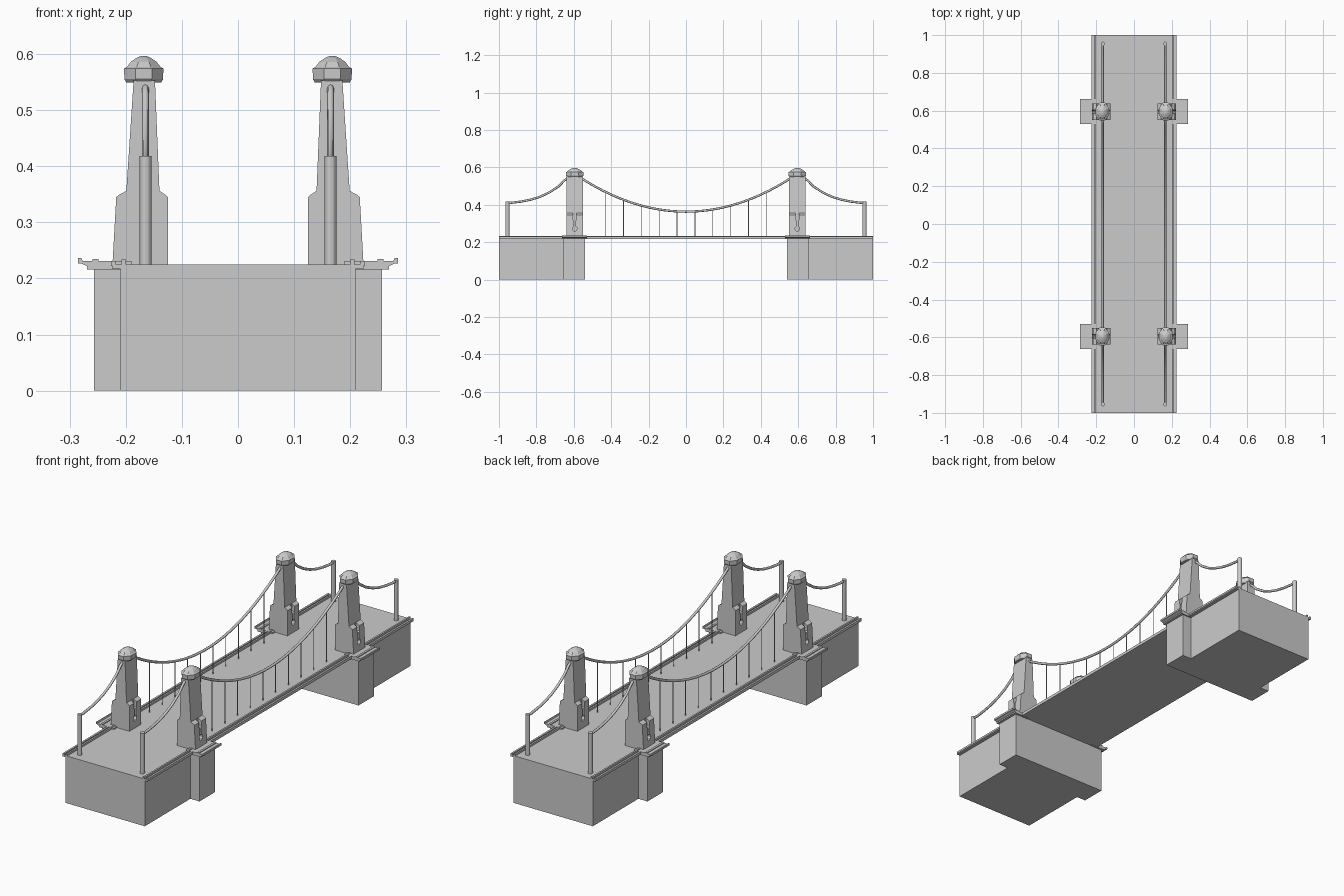
import bpy, bmesh, math

if "Cube" in bpy.data.objects:
    bpy.data.objects.remove(bpy.data.objects["Cube"])

TX, TY = 0.165, 0.595      # tower centre
DECK = 0.225               # road level


def finish(name, bm, smooth=False):
    bmesh.ops.recalc_face_normals(bm, faces=bm.faces[:])
    me = bpy.data.meshes.new(name)
    bm.to_mesh(me)
    bm.free()
    if smooth:
        for p in me.polygons:
            p.use_smooth = True
    ob = bpy.data.objects.new(name, me)
    bpy.context.collection.objects.link(ob)
    return ob


def add_box(bm, x0, x1, y0, y1, z0, z1):
    vs = bmesh.ops.create_cube(bm, size=1)['verts']
    for v in vs:
        v.co.x = (x0 + x1) / 2 + v.co.x * (x1 - x0)
        v.co.y = (y0 + y1) / 2 + v.co.y * (y1 - y0)
        v.co.z = (z0 + z1) / 2 + v.co.z * (z1 - z0)


def box(name, *b):
    bm = bmesh.new()
    add_box(bm, *b)
    return finish(name, bm)


def add_prism(bm, pts, y0, y1):
    # x-z outline extruded along y
    f = bm.faces.new([bm.verts.new((x, y0, z)) for x, z in pts])
    r = bmesh.ops.extrude_face_region(bm, geom=[f])
    for v in r['geom']:
        if isinstance(v, bmesh.types.BMVert):
            v.co.y = y1


def loft(name, rings, cx, cy, ky, n, off=0.0, smooth=False):
    # stacked (z, radius) rings closed at both ends
    bm = bmesh.new()
    loops = [[bm.verts.new((cx + r * math.cos(off + 2 * math.pi * i / n),
                            cy + r * ky * math.sin(off + 2 * math.pi * i / n), z))
              for i in range(n)] for z, r in rings]
    for a, b in zip(loops, loops[1:]):
        for i in range(n):
            bm.faces.new((a[i], a[(i + 1) % n], b[(i + 1) % n], b[i]))
    bm.faces.new(loops[0])
    bm.faces.new(loops[-1])
    return finish(name, bm, smooth)


def cable(name, x, yz, r, n=8):
    # round tube along a path in a plane of constant x
    bm = bmesh.new()
    loops = []
    for k, (y, z) in enumerate(yz):
        a, b = yz[max(k - 1, 0)], yz[min(k + 1, len(yz) - 1)]
        dy, dz = b[0] - a[0], b[1] - a[1]
        d = math.hypot(dy, dz)
        ny, nz = -dz / d, dy / d
        loops.append([])
        for i in range(n):
            t = 2 * math.pi * i / n
            s = r * math.sin(t)
            loops[-1].append(bm.verts.new((x + r * math.cos(t), y + ny * s, z + nz * s)))
    for a, b in zip(loops, loops[1:]):
        for i in range(n):
            bm.faces.new((a[i], a[(i + 1) % n], b[(i + 1) % n], b[i]))
    bm.faces.new(loops[0])
    bm.faces.new(loops[-1])
    return finish(name, bm, True)


def main_z(y):
    return 0.363 + 0.57 * y * y


# tower outline relative to its centre, +x is the outer side
TOWER = [(-0.04, DECK - 0.005), (0.059, DECK - 0.005), (0.052, 0.345), (0.047, 0.349),
         (0.034, 0.356), (0.021, 0.553), (-0.017, 0.553), (-0.025, 0.356),
         (-0.036, 0.349), (-0.04, 0.345)]

# road deck between the shores
box("deck", -0.226, 0.226, -0.56, 0.56, 0.217, DECK)

# edge strips and rails along both sides
for sx in (-1, 1):
    bm = bmesh.new()
    for a, b, top in ((0.200, 0.208, 0.234), (0.217, 0.226, 0.231)):
        x0, x1 = sorted((sx * a, sx * b))
        add_box(bm, x0, x1, -1, 1, 0.222, top)
    finish("side_rail", bm)

for sy in (-1, 1):
    def span(a, b):
        return sorted((sy * a, sy * b))

    # shore block and wider pier block
    box("shore_block", -0.209, 0.209, *span(0.65, 1.0), 0, 0.220)
    box("pier_block", -0.257, 0.257, *span(0.54, 0.657), 0, 0.219)
    box("shore_road", -0.224, 0.224, *span(0.54, 1.0), 0.217, DECK)

    for sx in (-1, 1):
        cx, cy = sx * TX, sy * TY

        # projecting ledge beside the tower with raised lip
        ledge = [(0.19, 0.216), (0.269, 0.216), (0.269, 0.222), (0.280, 0.227),
                 (0.285, 0.227), (0.285, 0.236), (0.279, 0.236), (0.277, 0.231),
                 (0.259, 0.231), (0.259, 0.235), (0.249, 0.235), (0.249, 0.231),
                 (0.19, 0.231)]
        bm = bmesh.new()
        add_prism(bm, [(sx * x, z) for x, z in ledge], *span(0.53, 0.663))
        finish("pier_ledge", bm)

        # tower
        bm = bmesh.new()
        add_prism(bm, [(cx + sx * x, z) for x, z in TOWER], cy - 0.044, cy + 0.044)
        tower = finish("tower", bm)

        # keyhole recesses on inner and outer faces
        hole = [(0.0045, 0.285), (0.0045, 0.315), (0.009, 0.320), (0.009, 0.362),
                (-0.009, 0.362), (-0.009, 0.320), (-0.0045, 0.315), (-0.0045, 0.285)]
        hole += [(0.012 * math.sin(t), 0.272 + 0.014 * math.cos(t))
                 for t in [-0.6 - k * (2 * math.pi - 1.2) / 8 for k in range(9)]]
        bm = bmesh.new()
        for a, b in ((0.035, 0.075), (-0.06, -0.026)):
            f = bm.faces.new([bm.verts.new((cx + sx * a, cy + y, z)) for y, z in hole])
            r = bmesh.ops.extrude_face_region(bm, geom=[f])
            for v in r['geom']:
                if isinstance(v, bmesh.types.BMVert):
                    v.co.x = cx + sx * b
        cutter = finish("keyhole_cutter", bm)
        mod = tower.modifiers.new("keyholes", 'BOOLEAN')
        mod.operation, mod.object, mod.solver = 'DIFFERENCE', cutter, 'EXACT'
        bpy.context.view_layer.update()
        dg = bpy.context.evaluated_depsgraph_get()
        cut = bpy.data.meshes.new_from_object(tower.evaluated_get(dg))
        tower.modifiers.clear()
        tower.data = cut
        bpy.data.objects.remove(cutter)

        # faceted domed cap
        c = math.cos(math.pi / 8)
        loft("tower_cap", [(z, r / c) for z, r in
                           ((0.549, 0.031), (0.555, 0.0345), (0.574, 0.035), (0.577, 0.030),
                            (0.586, 0.023), (0.593, 0.013), (0.596, 0.006))],
             cx + sx * 0.003, cy, 1.35, 8, math.pi / 8)

        # anchor post and back cable
        loft("anchor_post", [(0.22, 0.0105), (0.418, 0.0105)], cx, sy * 0.955, 1, 12, 0, False)
        pts = [(0.962, 0.412), (0.93, 0.411), (0.88, 0.417), (0.83, 0.427), (0.78, 0.443),
               (0.73, 0.466), (0.68, 0.499), (0.65, 0.530), (0.62, 0.552)]
        cable("back_cable", cx, [(sy * y, z) for y, z in pts], 0.006)

# main cables and hangers
for sx in (-1, 1):
    cable("main_cable", sx * TX,
          [(0.57 * k / 14, main_z(0.57 * k / 14)) for k in range(-14, 15)], 0.006)
    for k in range(10):
        y = (k - 4.5) * 0.0955
        loft("hanger", [(0.22, 0.0022), (main_z(y), 0.0022)], sx * TX, y, 1, 6)
